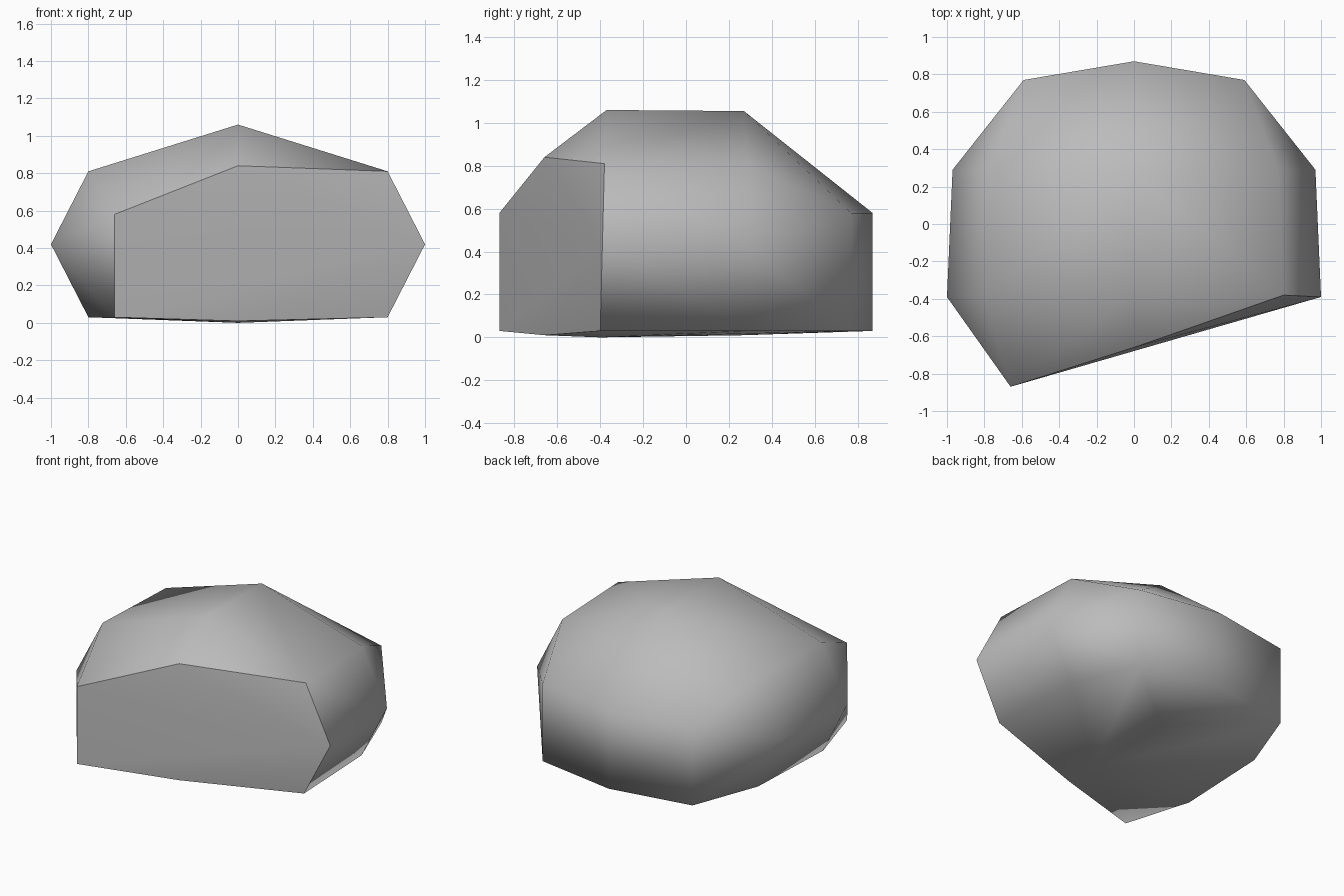
import bpy
import bmesh

cube = bpy.data.objects.get("Cube")
if cube:
    bpy.data.objects.remove(cube, do_unlink=True)

# Grey stone colour
stone = bpy.data.materials.new("grey_stone")
stone.use_nodes = True
colour = (0.5, 0.5, 0.5, 1)
stone.diffuse_color = colour
bsdf = stone.node_tree.nodes["Principled BSDF"]
bsdf.inputs["Base Color"].default_value = colour
bsdf.inputs["Roughness"].default_value = 0.9

# Corners mirrored across x: wide cross-sections, then the narrower back
paired = [
    (0.8, -0.38, 0.81), (1.0, -0.39, 0.42), (0.8, -0.4, 0.03),
    (0.77, 0.29, 0.81), (0.97, 0.29, 0.42), (0.77, 0.29, 0.03),
    (0.59, 0.77, 0.58), (0.59, 0.77, 0.03),
]
# Corners along the middle ridge, underside and back
middle = [
    (0, -0.66, 0.84), (0, -0.37, 1.06), (0, 0.27, 1.055), (0, 0.87, 0.58),
    (0, 0.87, 0.03), (0, 0.27, 0.01), (0, -0.4, 0), (0, -0.66, 0.01),
]
# Projecting corner beside the sliced front
front_corner = [(-0.66, -0.87, 0.58), (-0.66, -0.87, 0.03)]

# Wrap the corners into one boulder
bm = bmesh.new()
for x, y, z in paired:
    for side in (-1, 1):
        bm.verts.new((side * x, y, z))
for point in middle + front_corner:
    bm.verts.new(point)
bmesh.ops.convex_hull(bm, input=bm.verts)
loose = [v for v in bm.verts if not v.link_faces]
bmesh.ops.delete(bm, geom=loose, context="VERTS")
bmesh.ops.recalc_face_normals(bm, faces=bm.faces)

# Rounded body with a crisp border around the sliced front
bm.normal_update()
for face in bm.faces:
    face.smooth = True
for edge in bm.edges:
    sliced = [face.normal.y < -0.8 for face in edge.link_faces]
    edge.smooth = all(sliced) or not any(sliced)

mesh = bpy.data.meshes.new("boulder")
bm.to_mesh(mesh)
bm.free()
mesh.materials.append(stone)
boulder = bpy.data.objects.new("boulder", mesh)
bpy.context.collection.objects.link(boulder)
